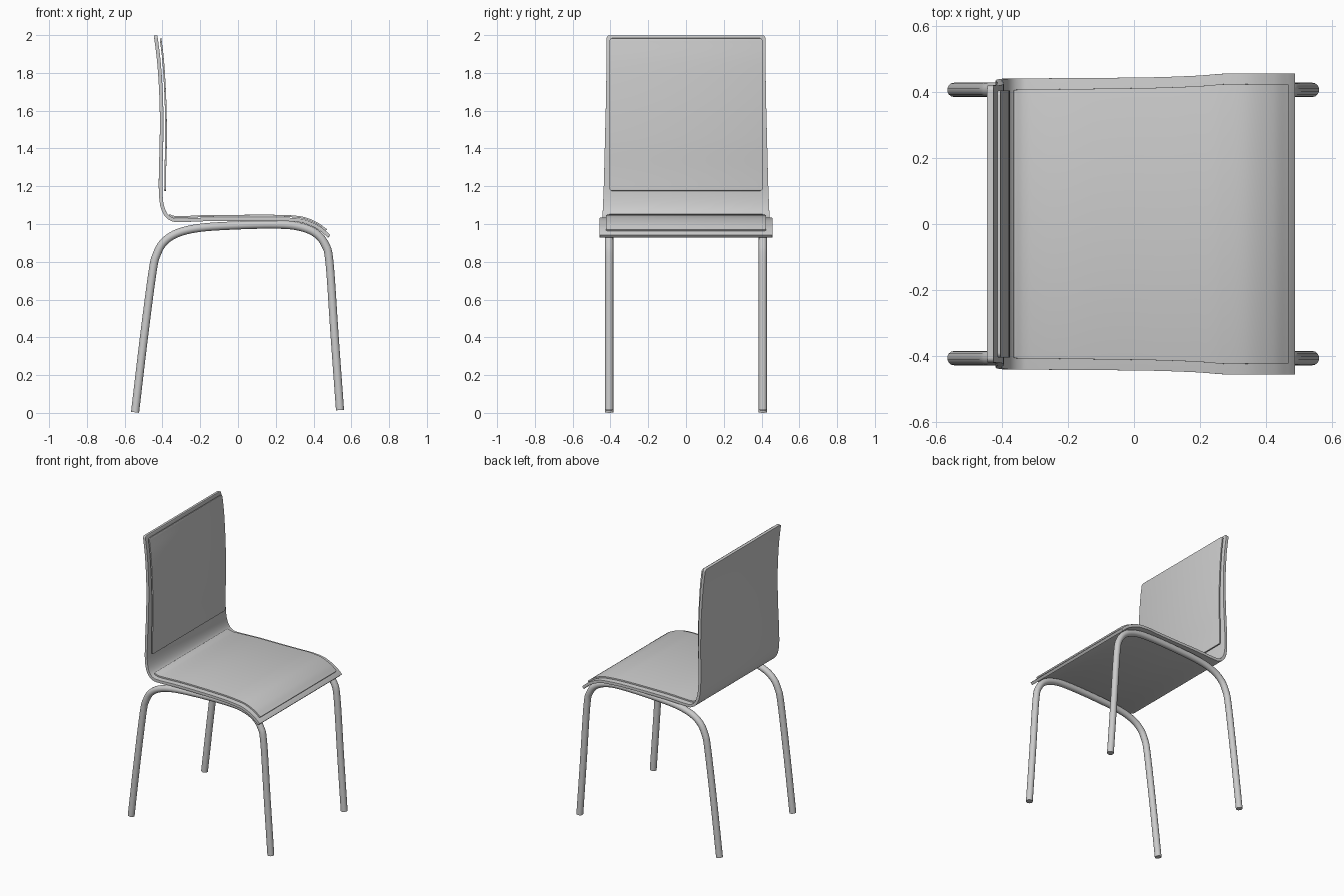
import bpy, bmesh, math
from mathutils import Vector

if "Cube" in bpy.data.objects:
    bpy.data.objects.remove(bpy.data.objects["Cube"])


def smooth_path(pts, steps=8):
    """Catmull-Rom samples through points of any dimension."""
    P = [Vector(p) for p in pts]
    P = [P[0] * 2 - P[1]] + P + [P[-1] * 2 - P[-2]]
    out = []
    for i in range(1, len(P) - 2):
        a, b, c, d = P[i - 1:i + 3]
        for k in range(steps):
            t = k / steps
            out.append(0.5 * (2 * b + (c - a) * t + (2 * a - 5 * b + 4 * c - d) * t ** 2
                              + (3 * b - a - 3 * c + d) * t ** 3))
    return out + [P[-2]]


def round_end(path, r, n=5):
    """Narrow the start of an (x, z, half width) strip into rounded corners."""
    a, b = path[0], path[1]
    d = (b - a)
    length = math.hypot(d.x, d.y)
    r = min(r, length * 0.9)
    head = []
    for k in range(n + 1):
        ang = k / n * math.pi / 2
        p = a + d * (r * (1 - math.cos(ang)) / length)
        p.z -= r * (1 - math.sin(ang))
        head.append(p)
    return head + path[1:]


def sheet(name, pts, thickness, corner):
    """Bent sheet from (x, z, half width) points, thickened and edge-rounded."""
    path = round_end(smooth_path(pts), corner)
    path = round_end(path[::-1], corner)
    bm = bmesh.new()
    rows = [[bm.verts.new((p.x, s * p.z, p.y)) for s in (-1, 1)] for p in path]
    for a, b in zip(rows, rows[1:]):
        bm.faces.new((a[0], a[1], b[1], b[0]))
    me = bpy.data.meshes.new(name)
    bm.to_mesh(me)
    bm.free()
    ob = bpy.data.objects.new(name, me)
    bpy.context.collection.objects.link(ob)
    sol = ob.modifiers.new("thickness", 'SOLIDIFY')
    sol.thickness, sol.offset = thickness, 0
    bev = ob.modifiers.new("rounded_edge", 'BEVEL')
    bev.width, bev.segments = thickness * 0.35, 3
    bev.limit_method, bev.angle_limit = 'ANGLE', math.radians(50)
    finish(ob)


def finish(ob):
    bpy.ops.object.select_all(action='DESELECT')
    ob.select_set(True)
    bpy.context.view_layer.objects.active = ob
    bpy.ops.object.shade_smooth_by_angle(angle=math.radians(40))


# One-piece bent shell: backrest, lower bend, seat, front lip
sheet("seat_shell", [
    (-0.436, 1.998, 0.42), (-0.418, 1.85, 0.421), (-0.406, 1.65, 0.424),
    (-0.405, 1.45, 0.429), (-0.410, 1.25, 0.434), (-0.407, 1.13, 0.438),
    (-0.388, 1.06, 0.441), (-0.352, 1.026, 0.442), (-0.30, 1.020, 0.442),
    (-0.15, 1.025, 0.443), (0.05, 1.026, 0.445), (0.19, 1.026, 0.450),
    (0.27, 1.024, 0.456), (0.35, 1.014, 0.457), (0.42, 0.984, 0.457),
    (0.46, 0.955, 0.457), (0.482, 0.934, 0.457)], 0.019, 0.015)

# Thin pads raised just off the shell
sheet("back_pad", [
    (-0.410, 1.983, 0.405), (-0.395, 1.85, 0.405), (-0.384, 1.65, 0.405),
    (-0.381, 1.45, 0.405), (-0.385, 1.28, 0.405), (-0.386, 1.176, 0.405)],
    0.009, 0.018)
sheet("seat_pad", [
    (-0.365, 1.047, 0.407), (-0.335, 1.038, 0.408), (-0.29, 1.037, 0.408),
    (-0.15, 1.043, 0.410), (0.05, 1.044, 0.413), (0.19, 1.044, 0.418),
    (0.27, 1.042, 0.424), (0.35, 1.032, 0.424), (0.42, 1.003, 0.424),
    (0.468, 0.968, 0.424)], 0.010, 0.012)

# Bent tube frames, one per side
LEG = [(-0.545, 0.003), (-0.498, 0.40), (-0.452, 0.75), (-0.430, 0.84),
       (-0.392, 0.905), (-0.32, 0.952), (-0.2, 0.980), (0.0, 0.993),
       (0.2, 0.997), (0.32, 0.987), (0.41, 0.952), (0.462, 0.89),
       (0.485, 0.79), (0.512, 0.40), (0.540, 0.015)]
for side, y in (("right", -0.407), ("left", 0.407)):
    path = smooth_path(LEG, 6)
    cu = bpy.data.curves.new(side + "_leg_frame", 'CURVE')
    cu.dimensions = '3D'
    cu.bevel_depth, cu.bevel_resolution, cu.use_fill_caps = 0.022, 5, True
    sp = cu.splines.new('POLY')
    sp.points.add(len(path) - 1)
    for q, p in zip(sp.points, path):
        q.co = (p.x, y, p.y, 1)
    tmp = bpy.data.objects.new("tube_path", cu)
    bpy.context.collection.objects.link(tmp)
    me = bpy.data.meshes.new_from_object(
        tmp.evaluated_get(bpy.context.evaluated_depsgraph_get()))
    bpy.data.objects.remove(tmp)
    ob = bpy.data.objects.new(side + "_leg_frame", me)
    bpy.context.collection.objects.link(ob)
    finish(ob)
